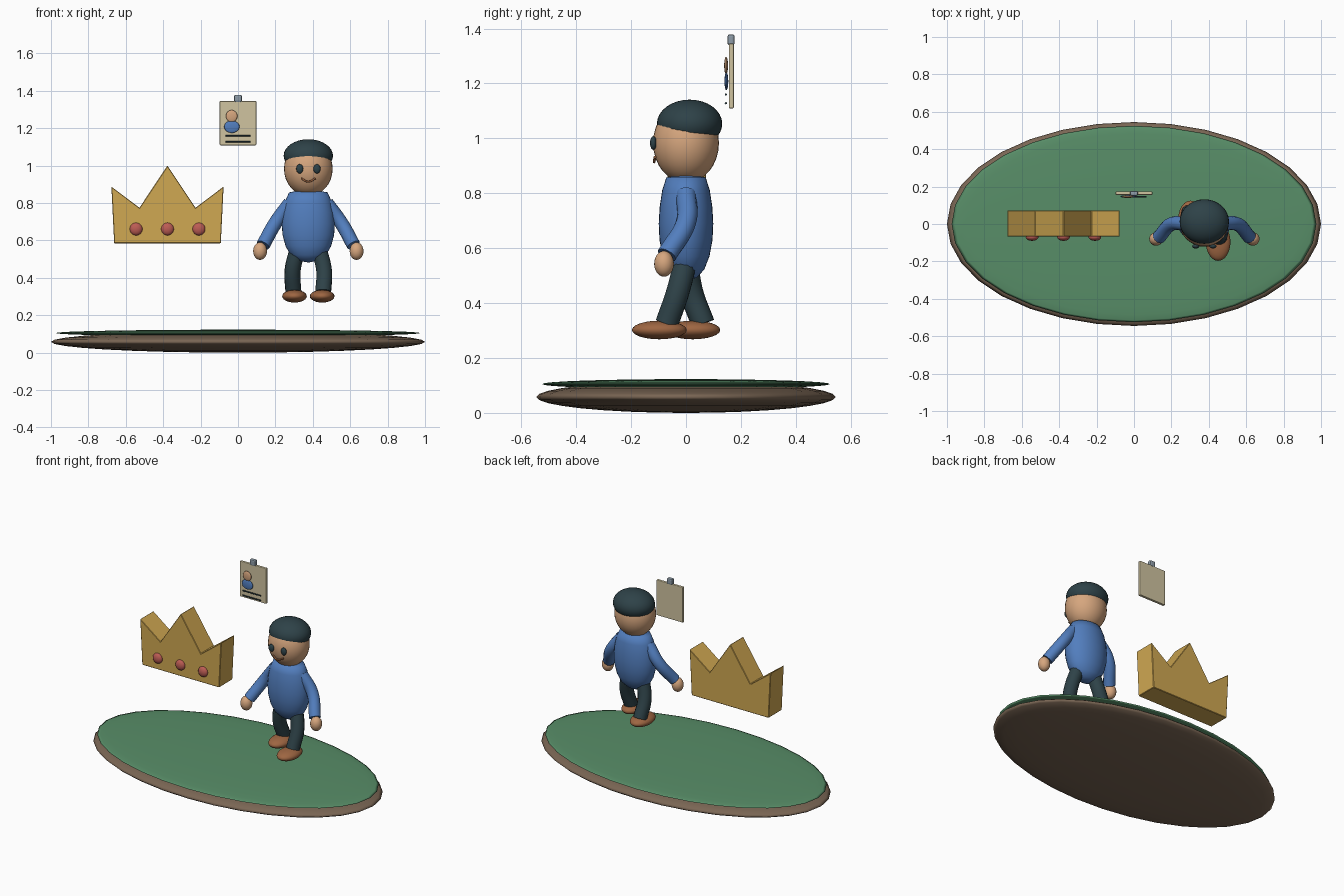
import bpy, bmesh, math
from mathutils import Vector

if "Cube" in bpy.data.objects:
    bpy.data.objects.remove(bpy.data.objects["Cube"])


def material(name, r, g, b):
    # display colour (0-255) to linear
    m = bpy.data.materials.new(name)
    m.diffuse_color = [((c / 255 + 0.055) / 1.055) ** 2.4 for c in (r, g, b)] + [1]
    m.use_nodes = True
    m.node_tree.nodes["Principled BSDF"].inputs["Base Color"].default_value = m.diffuse_color
    return m


green = material("green", 88, 142, 104)
brown = material("brown", 122, 102, 84)
gold = material("gold", 208, 168, 82)
red = material("red", 188, 92, 84)
blue = material("blue", 82, 126, 190)
skin = material("skin", 214, 166, 126)
dark = material("dark", 46, 66, 72)
leather = material("leather", 158, 102, 66)
paper = material("paper", 208, 196, 160)
metal = material("metal", 142, 156, 168)


def smooth(ob, angle=40):
    bpy.ops.object.select_all(action='DESELECT')
    ob.select_set(True)
    bpy.context.view_layer.objects.active = ob
    bpy.ops.object.shade_smooth_by_angle(angle=math.radians(angle))


def finish(name, bm, mat):
    bmesh.ops.recalc_face_normals(bm, faces=bm.faces[:])
    me = bpy.data.meshes.new(name)
    bm.to_mesh(me)
    bm.free()
    ob = bpy.data.objects.new(name, me)
    bpy.context.collection.objects.link(ob)
    me.materials.append(mat)
    return ob


def ellipsoid(name, loc, size, mat, seg=32, rings=16):
    bm = bmesh.new()
    bmesh.ops.create_uvsphere(bm, u_segments=seg, v_segments=rings, radius=1)
    bmesh.ops.scale(bm, vec=size, verts=bm.verts)
    bmesh.ops.translate(bm, vec=loc, verts=bm.verts)
    ob = finish(name, bm, mat)
    smooth(ob, 180)
    return ob


def box(name, loc, size, mat, bevel):
    bm = bmesh.new()
    bmesh.ops.create_cube(bm, size=1)
    bmesh.ops.scale(bm, vec=size, verts=bm.verts)
    bmesh.ops.translate(bm, vec=loc, verts=bm.verts)
    ob = finish(name, bm, mat)
    mod = ob.modifiers.new("bevel", 'BEVEL')
    mod.width, mod.segments = bevel, 2
    return ob


def tube(name, points, radius, mat):
    cu = bpy.data.curves.new(name, 'CURVE')
    cu.dimensions = '3D'
    cu.bevel_depth, cu.bevel_resolution = radius, 4
    cu.use_fill_caps = True
    sp = cu.splines.new('BEZIER')
    sp.bezier_points.add(len(points) - 1)
    for bp, p in zip(sp.bezier_points, points):
        bp.co = p
        bp.handle_left_type = bp.handle_right_type = 'AUTO'
    ob = bpy.data.objects.new(name, cu)
    bpy.context.collection.objects.link(ob)
    bpy.ops.object.select_all(action='DESELECT')
    ob.select_set(True)
    bpy.context.view_layer.objects.active = ob
    bpy.ops.object.convert(target='MESH')
    ob = bpy.context.view_layer.objects.active
    ob.data.materials.clear()
    ob.data.materials.append(mat)
    smooth(ob, 50)
    return ob


# Oval base and its green top
ellipsoid("base", (0, 0, 0.06), (1, 0.545, 0.058), brown).location.z = -0.002
ellipsoid("base_top", (0, 0, 0.105), (0.975, 0.525, 0.018), green)

# Crown: extruded outline with three points
outline = [(-0.285, 0.585), (0.285, 0.585), (0.3, 0.888), (0.15, 0.775),
           (0, 1.0), (-0.15, 0.775), (-0.3, 0.888)]
bm = bmesh.new()
face = bm.faces.new([bm.verts.new((x - 0.377, -0.068, z)) for x, z in outline])
new = bmesh.ops.extrude_face_region(bm, geom=[face])["geom"]
bmesh.ops.translate(bm, vec=(0, 0.141, 0),
                    verts=[g for g in new if isinstance(g, bmesh.types.BMVert)])
crown = finish("crown", bm, gold)
mod = crown.modifiers.new("bevel", 'BEVEL')
mod.width, mod.segments = 0.003, 1
for i in (-1, 0, 1):
    ellipsoid("crown_gem", (-0.377 + i * 0.168, -0.07, 0.661), (0.034, 0.02, 0.034), red, 24, 12)

# Figure torso: revolved profile squashed front to back
CX = 0.376
profile = [(0, 0.482), (0.055, 0.492), (0.095, 0.522), (0.122, 0.57), (0.138, 0.63),
           (0.142, 0.69), (0.137, 0.75), (0.124, 0.81), (0.103, 0.857), (0, 0.875)]
bm = bmesh.new()
vs = [bm.verts.new((r, 0, z)) for r, z in profile]
es = [bm.edges.new(p) for p in zip(vs, vs[1:])]
bmesh.ops.spin(bm, geom=vs + es, axis=(0, 0, 1), cent=(0, 0, 0), angle=math.tau, steps=32)
bmesh.ops.remove_doubles(bm, verts=bm.verts, dist=1e-4)
bmesh.ops.scale(bm, vec=(1, 0.7, 1), verts=bm.verts)
bmesh.ops.translate(bm, vec=(CX, 0, 0), verts=bm.verts)
smooth(finish("torso", bm, blue), 60)

# Head and cap
ellipsoid("head", (CX, 0, 0.983), (0.13, 0.12, 0.145), skin)
ellipsoid("cap", (CX, 0.013, 1.053), (0.132, 0.119, 0.088), dark)

# Smile
tube("mouth", [(CX - 0.038, -0.113, 0.932), (CX, -0.116, 0.914), (CX + 0.038, -0.113, 0.932)],
     0.005, leather)

# Limbs and eyes on both sides; the right leg steps forward
for s, side in ((-1, "left"), (1, "right")):
    ellipsoid(side + "_eye", (CX + s * 0.046, -0.119, 0.983), (0.019, 0.012, 0.025), dark, 20, 10)
    tube(side + "_arm", [(CX + s * 0.098, 0, 0.80), (CX + s * 0.175, 0, 0.695),
                         (CX + s * 0.242, -0.07, 0.575)], 0.037, blue)
    ellipsoid(side + "_hand", (CX + s * 0.258, -0.08, 0.543), (0.037, 0.036, 0.047), skin, 24, 12)
    knee, ankle, foot = (-0.03, -0.07, -0.097) if s > 0 else (0.02, 0.062, 0.025)
    tube(side + "_leg", [(CX + s * 0.055, 0, 0.56), (CX + s * 0.084, knee, 0.44),
                         (CX + s * 0.08, ankle, 0.325)], 0.043, dark)
    ellipsoid(side + "_shoe", (CX + s * 0.074, foot, 0.302), (0.066, 0.1, 0.034), leather, 24, 12)

# Hanging card with portrait, text lines and clip
box("card", (0, 0.165, 1.227), (0.196, 0.018, 0.236), paper, 0.004)
box("card_clip", (0, 0.164, 1.359), (0.042, 0.026, 0.04), metal, 0.008)
ellipsoid("portrait_body", (-0.033, 0.147, 1.208), (0.041, 0.007, 0.033), blue, 24, 12)
ellipsoid("portrait_head", (-0.034, 0.146, 1.265), (0.031, 0.007, 0.032), skin, 24, 12)
for z in (1.16, 1.128):
    tube("card_line", [(-0.067, 0.145, z), (0.067, 0.145, z)], 0.004, dark)
